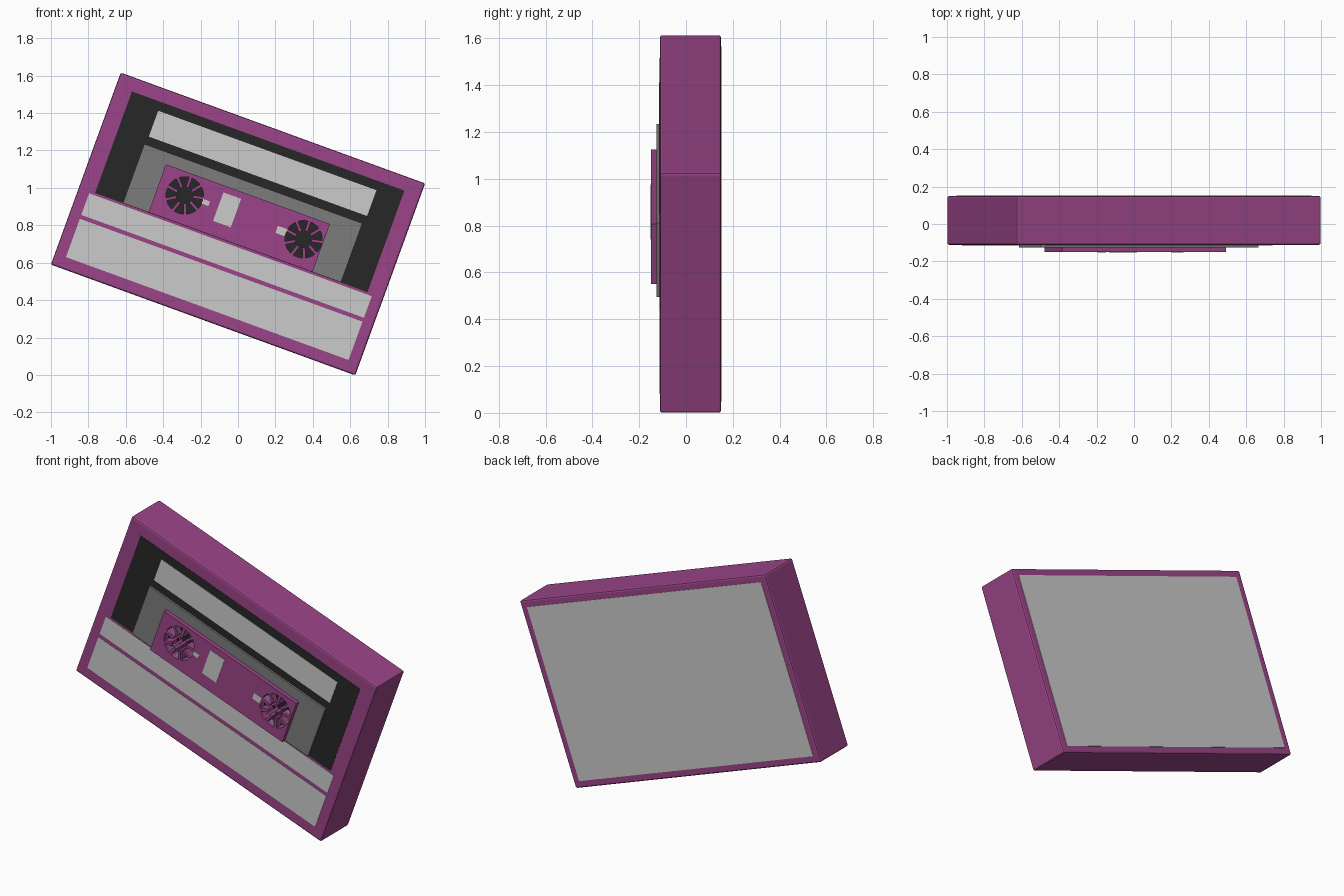
import bpy, bmesh, math
from mathutils import Matrix, Vector

if "Cube" in bpy.data.objects:
    bpy.data.objects.remove(bpy.data.objects["Cube"])

# Everything is laid out upright (u right, v up), then tilted by 20 degrees
TILT = Matrix.Translation((0, 0, 0.807)) @ Matrix.Rotation(math.radians(20), 4, 'Y')


def material(name, rgb):
    m = bpy.data.materials.new(name)
    m.diffuse_color = (*rgb, 1)
    m.use_nodes = True
    m.node_tree.nodes["Principled BSDF"].inputs["Base Color"].default_value = m.diffuse_color
    return m


PURPLE = material("purple_plastic", (0.33, 0.06, 0.25))
BLACK = material("black_plastic", (0.02, 0.02, 0.02))
DARK = material("dark_grey_plastic", (0.2, 0.2, 0.2))


def finish(name, bm, mat):
    bmesh.ops.recalc_face_normals(bm, faces=bm.faces)
    bm.transform(TILT)
    me = bpy.data.meshes.new(name)
    bm.to_mesh(me)
    bm.free()
    ob = bpy.data.objects.new(name, me)
    bpy.context.collection.objects.link(ob)
    if mat:
        me.materials.append(mat)
    return ob


def box(name, u0, u1, v0, v1, y0, y1, mat=None, bevel=0):
    bm = bmesh.new()
    size = Matrix.Diagonal((u1 - u0, y1 - y0, v1 - v0, 1))
    mid = Matrix.Translation(((u0 + u1) / 2, (y0 + y1) / 2, (v0 + v1) / 2))
    bmesh.ops.create_cube(bm, size=1, matrix=mid @ size)
    if bevel:
        bmesh.ops.bevel(bm, geom=bm.edges[:], offset=bevel, segments=2,
                        profile=0.5, affect='EDGES')
    return finish(name, bm, mat)


def prism(name, profile, y0, y1, mat=None):
    bm = bmesh.new()
    face = bm.faces.new([bm.verts.new((u, y0, v)) for u, v in profile])
    new = bmesh.ops.extrude_face_region(bm, geom=[face])["geom"]
    bmesh.ops.translate(bm, vec=(0, y1 - y0, 0),
                        verts=[g for g in new if isinstance(g, bmesh.types.BMVert)])
    return finish(name, bm, mat)


def toothed_circle(cu, cv, r=0.1, inner=0.045, teeth=9, half=0.008):
    """Round hole outline with narrow teeth pointing at the centre."""
    pts = []
    step = 2 * math.pi / teeth
    for i in range(teeth):
        a = i * step + 0.2
        d, di = math.asin(half / r), math.asin(half / inner)
        pts += [(inner, a - di), (inner, a + di)]
        pts += [(r, a + d + (step - 2 * d) * k / 5) for k in range(6)]
    return [(cu + q * math.cos(a), cv + q * math.sin(a)) for q, a in pts]


# Case and its layered front panels
case = box("case", -0.866, 0.866, -0.546, 0.546, -0.112, 0.15, PURPLE, 0.01)
black_panel = box("black_panel", -0.775, 0.775, -0.106, 0.472, -0.1135, -0.09, BLACK)
grey_plate = box("window_surround", -0.617, 0.624, -0.105, 0.231, -0.125, -0.1, DARK)
reel_plate = box("reel_plate", -0.471, 0.462, -0.105, 0.168, -0.15, -0.1, PURPLE)

# Reel holes cut through every layer, with a black floor inside
for side, cu, cv in (("left", -0.32, 0.046), ("right", 0.357, 0.043)):
    cutter = prism(side + "_reel_cutter", toothed_circle(cu, cv), -0.2, 0.0)
    cutter.hide_render = True
    cutter.display_type = 'WIRE'
    for ob in (case, black_panel, grey_plate, reel_plate):
        mod = ob.modifiers.new(side + "_reel_hole", 'BOOLEAN')
        mod.object = cutter
        mod.operation = 'DIFFERENCE'
        mod.solver = 'EXACT'
    # purple sleeve carries the toothed wall through the thin layers
    box(side + "_reel_floor", cu - 0.105, cu + 0.105, cv - 0.105, cv + 0.105,
        -0.003, 0.01, BLACK)

# Light label strips
box("top_strip", -0.608, 0.634, 0.276, 0.423, -0.1155, -0.1)
box("middle_strip", -0.804, 0.804, -0.241, -0.118, -0.114, -0.1)
box("bottom_strip", -0.804, 0.804, -0.481, -0.263, -0.114, -0.1)

# Small light marks on the reel plate
box("centre_window", -0.131, -0.03, -0.03, 0.132, -0.1515, -0.14)
box("left_mark", -0.222, -0.182, 0.036, 0.062, -0.1515, -0.14)
box("right_mark", 0.204, 0.258, 0.024, 0.064, -0.1515, -0.14)

# Back panel
box("back_panel", -0.826, 0.826, -0.506, 0.506, 0.13, 0.1515)
